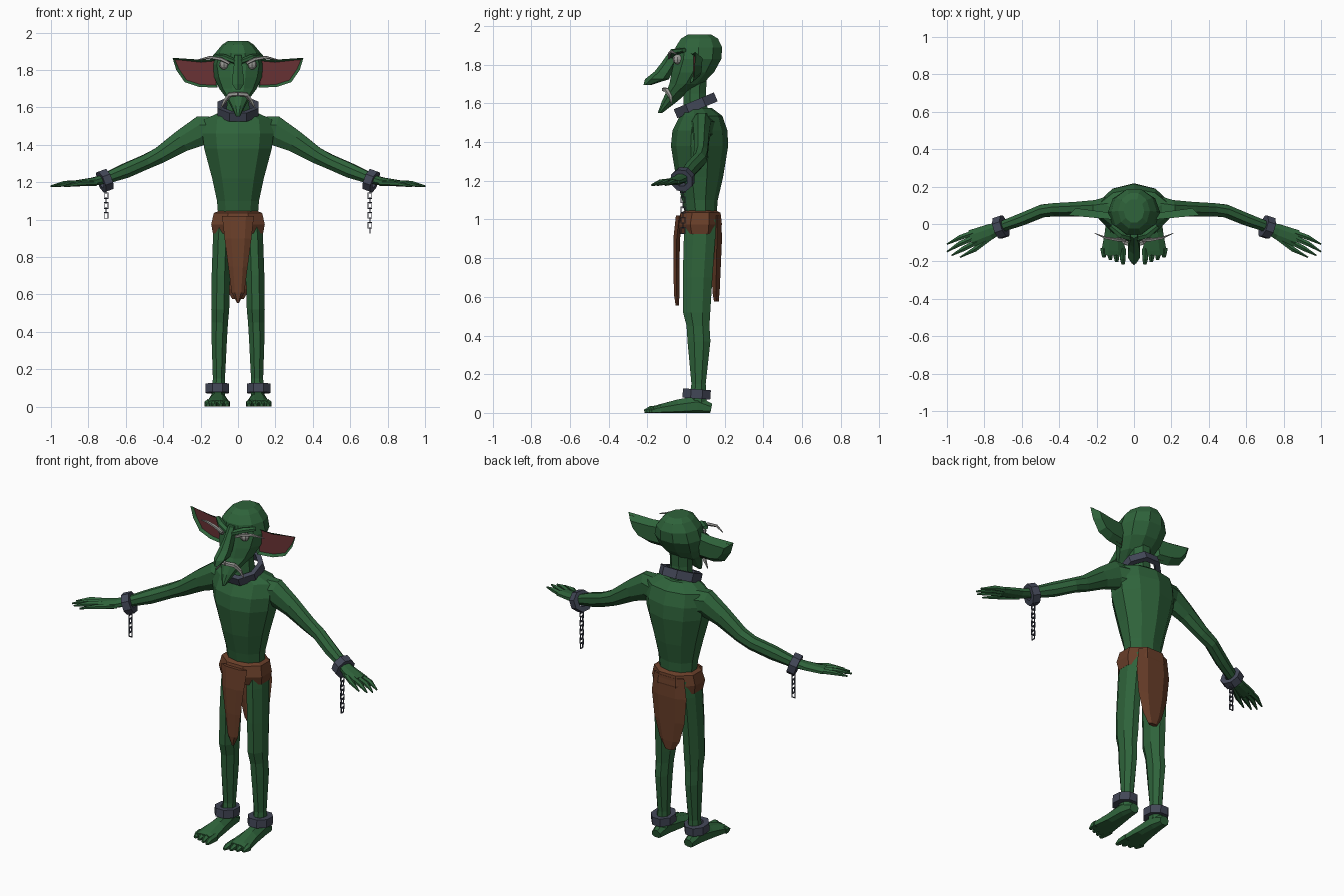
import bpy, bmesh, math
from mathutils import Vector, Matrix


def material(name, rgb):
    m = bpy.data.materials.new(name)
    m.diffuse_color = (*rgb, 1)
    return m


GREEN = material("green skin", (0.028, 0.125, 0.043))
BROWN = material("brown leather", (0.14, 0.048, 0.022))
IRON = material("dark iron", (0.055, 0.063, 0.095))
RED = material("inner ear red", (0.14, 0.032, 0.035))
GREY = material("grey hair", (0.33, 0.33, 0.31))
X, Y, Z = Vector((1, 0, 0)), Vector((0, 1, 0)), Vector((0, 0, 1))


def finish(name, bm, mats, mirror=False):
    bmesh.ops.recalc_face_normals(bm, faces=bm.faces)
    me = bpy.data.meshes.new(name)
    bm.to_mesh(me)
    bm.free()
    for m in mats:
        me.materials.append(m)
    ob = bpy.data.objects.new(name, me)
    bpy.context.collection.objects.link(ob)
    if mirror:
        mod = ob.modifiers.new("mirror", 'MIRROR')
        mod.use_mirror_merge = False
    return ob


def loft(name, sections, n, mat, mirror=False, level=False, phase=0.5):
    """Skin elliptical sections (x, y, z, half width, half depth); level keeps them horizontal."""
    bm = bmesh.new()
    pts = [Vector(s[:3]) for s in sections]
    rings = []
    for i, s in enumerate(sections):
        if level:
            u, v = X, Y
        else:
            t = (pts[min(i + 1, len(pts) - 1)] - pts[max(i - 1, 0)]).normalized()
            u = t.cross(Z).normalized()
            v = u.cross(t)
        ring = []
        for k in range(n):
            a = 2 * math.pi * (k + phase) / n
            p = pts[i] + u * s[3] * math.cos(a) + v * s[4] * math.sin(a)
            p.z = max(p.z, 0)
            ring.append(bm.verts.new(p))
        rings.append(ring)
    for a, b in zip(rings, rings[1:]):
        for k in range(n):
            bm.faces.new((a[k], a[(k + 1) % n], b[(k + 1) % n], b[k]))
    bm.faces.new(rings[0])
    bm.faces.new(rings[-1])
    return finish(name, bm, [mat], mirror)


def band(name, centre, axis, rx, ry, thick, height, n=8, mirror=False, phase=0.5):
    """Hollow faceted ring around an axis."""
    bm = bmesh.new()
    w = Vector(axis).normalized()
    u = (Y if abs(w.x) > 0.5 else X)
    u = (u - w * u.dot(w)).normalized()
    v = w.cross(u)
    loops = []
    for k in range(n):
        a = 2 * math.pi * (k + phase) / n
        loops.append([bm.verts.new(Vector(centre) + u * (rx - d) * math.cos(a)
                                   + v * (ry - d) * math.sin(a) + w * h)
                      for d, h in ((0, -height / 2), (0, height / 2),
                                   (thick, height / 2), (thick, -height / 2))])
    for k in range(n):
        a, b = loops[k], loops[(k + 1) % n]
        for j in range(4):
            bm.faces.new((a[j], a[(j + 1) % 4], b[(j + 1) % 4], b[j]))
    return finish(name, bm, [IRON], mirror)


# Torso and neck
loft("torso", [(0, .078, 1.0, .11, .078), (0, .072, 1.1, .118, .092), (0, .07, 1.22, .145, .122),
               (0, .07, 1.38, .19, .148), (0, .072, 1.46, .2, .142), (0, .078, 1.535, .19, .11),
               (0, .06, 1.575, .1, .075)], 10, GREEN, level=True)
loft("neck", [(0, .05, 1.54, .07, .07), (0, .045, 1.65, .062, .062), (0, .05, 1.76, .065, .065)],
     8, GREEN, level=True)

# Head, nose
loft("head", [(0, -.135, 1.55, .01, .012), (0, -.085, 1.61, .04, .042), (0, -.045, 1.66, .07, .06),
              (0, .0, 1.70, .1, .09), (0, .035, 1.76, .127, .115), (0, .062, 1.83, .14, .127),
              (0, .066, 1.89, .122, .127), (0, .07, 1.935, .085, .1), (0, .07, 1.955, .055, .065)],
     10, GREEN, level=True, phase=0)
loft("nose", [(0, -.055, 1.88, .022, .022), (0, -.085, 1.81, .027, .042), (0, -.115, 1.765, .035, .047),
              (0, -.15, 1.725, .037, .062), (0, -.2, 1.695, .014, .02)], 6, GREEN, level=True)

# Eyes, lids, brows, moustache
bm = bmesh.new()
bmesh.ops.create_uvsphere(bm, u_segments=8, v_segments=6, radius=.026,
                          matrix=Matrix.Translation((.075, -.043, 1.828)))
finish("eye", bm, [GREY], True)
loft("brow_ridge", [(.015, -.07, 1.845, .022, .014), (.07, -.055, 1.868, .024, .016),
                    (.125, -.01, 1.875, .015, .012)], 6, GREEN, True)
loft("eyebrow", [(.045, -.088, 1.835, .006, .008), (.09, -.085, 1.858, .009, .01),
                 (.15, -.075, 1.868, .007, .008), (.21, -.05, 1.855, .002, .003)], 5, GREY, True)
loft("moustache", [(.0, -.115, 1.672, .012, .012), (.045, -.1, 1.668, .014, .013),
                   (.07, -.08, 1.635, .01, .011), (.092, -.075, 1.595, .002, .003)], 5, GREY, True)

# Ears: a plate with bulged back and a recessed red inside
bm = bmesh.new()
outline = [(.09, 1.86), (.2, 1.855), (.35, 1.865), (.33, 1.80), (.285, 1.735), (.21, 1.71), (.11, 1.705)]
front = [bm.verts.new((x, .022 + .1 * (x - .1), z)) for x, z in outline]
back = [bm.verts.new((.2 + (x - .2) * .75, .06 + .1 * (x - .1), 1.79 + (z - 1.79) * .6)) for x, z in outline]
face = bm.faces.new(front)
bm.faces.new(back)
for k in range(len(front)):
    j = (k + 1) % len(front)
    bm.faces.new((front[k], front[j], back[j], back[k]))
bmesh.ops.recalc_face_normals(bm, faces=bm.faces)
bmesh.ops.inset_region(bm, faces=[face], thickness=.014, depth=-.014)
face.material_index = 1
finish("ear", bm, [GREEN, RED], True)

# Arms and hands
loft("arm", [(.09, .085, 1.47, .085, .085), (.2, .082, 1.475, .05, .085), (.3, .08, 1.42, .042, .064),
             (.42, .077, 1.343, .038, .047), (.49, .07, 1.31, .037, .042), (.6, .025, 1.262, .036, .042),
             (.72, -.018, 1.215, .03, .03)], 8, GREEN, True)
loft("palm", [(.7, -.012, 1.22, .03, .028), (.77, -.042, 1.204, .045, .023),
              (.87, -.078, 1.193, .05, .017)], 8, GREEN, True)
fingers = [((.85, -.045), (.93, -.072), (1.0, -.108)), ((.85, -.07), (.93, -.105), (1.0, -.148)),
           ((.84, -.095), (.91, -.132), (.975, -.168)), ((.76, -.065), (.85, -.135), (.93, -.178))]
for i, (a, b, c) in enumerate(fingers):
    loft("thumb" if i == 3 else f"finger_{i + 1}",
         [(*a, 1.195, .017, .016), (*b, 1.193, .015, .014), (*c, 1.178, .004, .005)], 6, GREEN, True)

# Legs and feet
loft("leg", [(.075, .075, 1.0, .06, .085), (.085, .07, .9, .053, .088), (.092, .06, .7, .053, .083),
             (.095, .055, .52, .052, .076), (.097, .062, .45, .047, .064), (.1, .067, .37, .045, .064),
             (.102, .065, .15, .035, .04), (.105, .06, .05, .04, .05)], 8, GREEN, True, True)
loft("foot", [(.107, .13, .02, .03, .03), (.107, .06, .035, .042, .058), (.107, -.04, .025, .052, .048),
              (.11, -.14, .015, .068, .03), (.11, -.165, .012, .066, .024)], 8, GREEN, True)
for i in range(4):
    x = .06 + .034 * i
    tip = -.215 + .012 * i
    loft(f"toe_{i + 1}", [(x, -.13, .014, .019, .026), (x, tip + .03, .013, .018, .022),
                          (x - .002, tip, .008, .01, .009)], 6, GREEN, True)

# Loincloth: waistband and two hanging flaps
loft("waistband", [(0, .072, .925, .145, .11), (0, .07, .975, .155, .125), (0, .075, 1.035, .14, .112),
                   (0, .075, 1.045, .115, .09)], 8, BROWN, level=True)
loft("front_flap", [(0, -.035, 1.02, .085, .02), (0, -.048, .9, .072, .02), (0, -.05, .75, .052, .018),
                    (0, -.048, .61, .034, .016), (0, -.045, .555, .006, .01)], 6, BROWN, level=True, phase=0)
loft("back_flap", [(0, .16, 1.02, .1, .025), (0, .16, .9, .115, .03), (0, .157, .75, .1, .026),
                   (0, .155, .63, .065, .022), (0, .157, .575, .03, .014)], 6, BROWN, level=True, phase=0)

# Iron collar and cuffs
band("collar", (0, .05, 1.59), (0, -.42, 1), .118, .122, .03, .05)
band("wrist_cuff", (.712, -.017, 1.208), (.88, -.3, -.33), .062, .062, .03, .045, mirror=True)
band("ankle_cuff", (.11, .055, .098), (0, .07, 1), .068, .078, .034, .048, mirror=True)

# Chains: alternately turned open links, longer on the right
for side, count in ((-1, 6), (1, 9)):
    for i in range(count):
        z = 1.155 - .0265 * i
        band(f"chain_link_{'left' if side < 0 else 'right'}_{i + 1}", (side * .705, -.015, z),
             (0, 1, 0) if i % 2 else (1, 0, 0), .018, .025, .006, .006, n=4)
